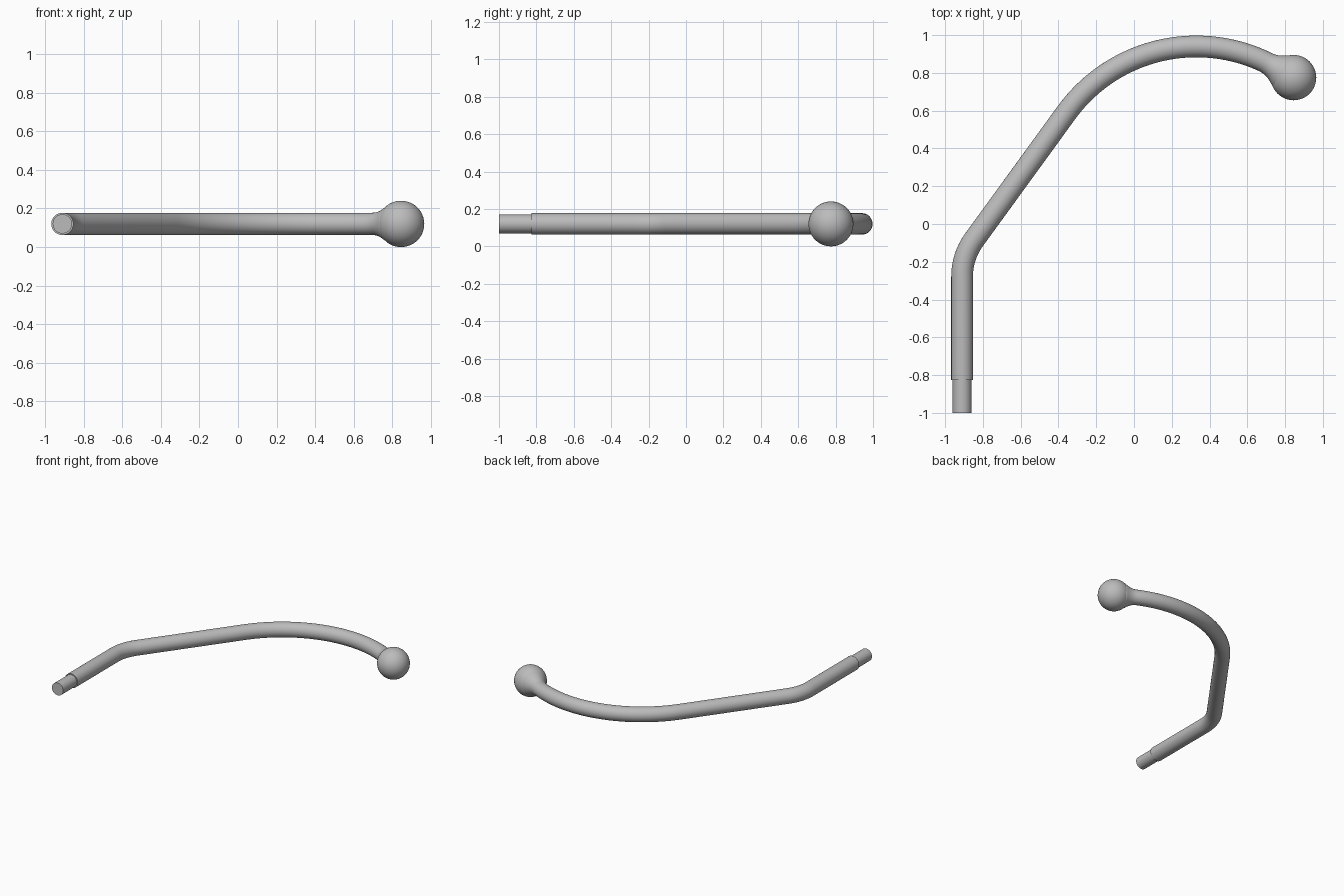
import bpy
import bmesh
from math import sin, cos, tan, radians, pi
from mathutils import Vector

cube = bpy.data.objects.get("Cube")
if cube:
    bpy.data.objects.remove(cube, do_unlink=True)

Z = 0.12            # height of the rod axis
TUBE_R = 0.0575
TIP_R = 0.05
BALL_R = 0.12
SIDES = 48

metal = bpy.data.materials.new("satin_grey")
metal.use_nodes = True
grey = (0.5, 0.5, 0.5, 1)
metal.diffuse_color = grey
metal.node_tree.nodes["Principled BSDF"].inputs["Base Color"].default_value = grey


def arc(centre, radius, start, end, steps):
    """Points on a horizontal arc, angles in degrees."""
    angles = [radians(start + (end - start) * i / steps) for i in range(steps + 1)]
    return [Vector((centre[0] + radius * cos(a), centre[1] + radius * sin(a), Z))
            for a in angles]


def sweep(name, path, radii):
    """Round section swept along a flat path, capped at both ends."""
    bm = bmesh.new()
    rings = []
    for i, (p, r) in enumerate(zip(path, radii)):
        along = path[min(i + 1, len(path) - 1)] - path[max(i - 1, 0)]
        side = Vector((along.y, -along.x, 0)).normalized()
        rings.append([bm.verts.new(p + r * (side * cos(t) + Vector((0, 0, sin(t)))))
                      for t in (2 * pi * k / SIDES for k in range(SIDES))])
    for a, b in zip(rings, rings[1:]):
        for k in range(SIDES):
            n = (k + 1) % SIDES
            bm.faces.new((a[k], a[n], b[n], b[k]))
    bm.faces.new(rings[0])
    bm.faces.new(rings[-1])
    bmesh.ops.recalc_face_normals(bm, faces=bm.faces)
    mesh = bpy.data.meshes.new(name)
    bm.to_mesh(mesh)
    bm.free()
    obj = bpy.data.objects.new(name, mesh)
    bpy.context.collection.objects.link(obj)
    return obj


def finish(obj):
    obj.data.materials.append(metal)
    bpy.ops.object.select_all(action='DESELECT')
    obj.select_set(True)
    bpy.context.view_layer.objects.active = obj
    bpy.ops.object.shade_smooth_by_angle(angle=radians(40))


# Rod path: straight shank, small bend, straight arm, wide hook
hook_centre, hook_r = (0.33, 0.09), 0.85
lean = 144          # angle of the arm's outward normal
hook = arc(hook_centre, hook_r, lean, 65, 48)
shank_x = -0.91
arm_dir = Vector((sin(radians(lean)), -cos(radians(lean)), 0))
corner = hook[0] - arm_dir * ((hook[0].x - shank_x) / arm_dir.x)
bend_r = 0.33
bend_y = corner.y - bend_r * tan(radians((180 - lean) / 2))
bend = arc((shank_x + bend_r, bend_y), bend_r, 180, lean, 16)
path = [Vector((shank_x, -0.825, Z))] + bend + hook
radii = [TUBE_R] * len(path)

# Neck flaring into the ball
ball_pos = Vector((0.845, 0.775, Z))
neck_dir = (ball_pos - hook[-1]).normalized()
for gap, r in ((0.16, 0.058), (0.145, 0.06), (0.13, 0.064), (0.115, 0.07),
               (0.1, 0.078), (0.088, 0.086), (0.076, 0.093), (0.06, 0.095)):
    path.append(ball_pos - neck_dir * gap)
    radii.append(r)
finish(sweep("bent_rod", path, radii))

# Narrow tip at the end of the shank
finish(sweep("rod_tip", [Vector((shank_x, y, Z)) for y in (-1, -0.8)], [TIP_R] * 2))

# Ball end
bpy.ops.mesh.primitive_uv_sphere_add(segments=48, ring_count=24, radius=BALL_R,
                                     location=ball_pos)
ball = bpy.context.object
ball.name = "ball_end"
finish(ball)
